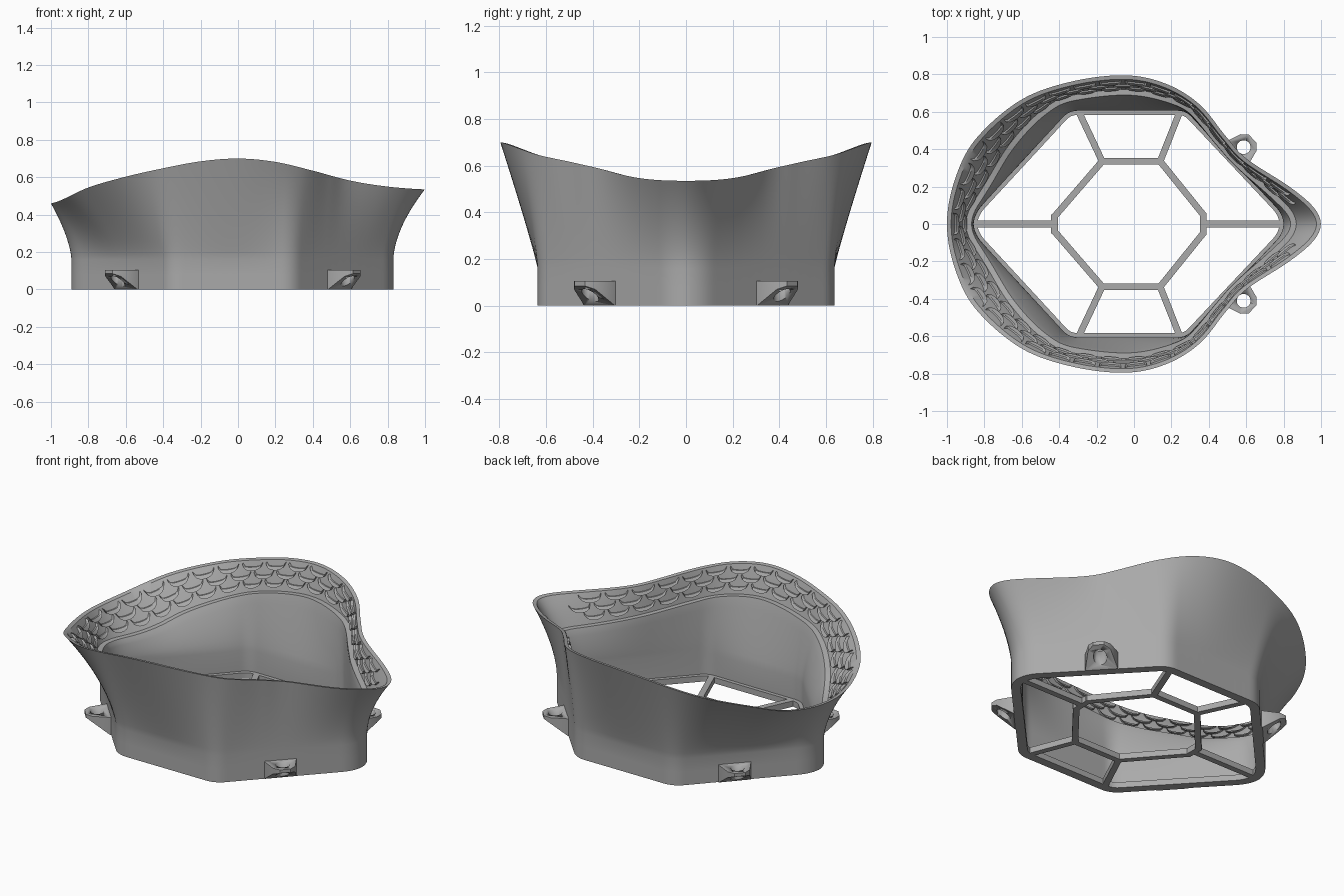
import bpy, bmesh, math
from mathutils import Vector, Matrix

if "Cube" in bpy.data.objects:
    bpy.data.objects.remove(bpy.data.objects["Cube"], do_unlink=True)

GREY = (0.4, 0.4, 0.4, 1)
mat = bpy.data.materials.new("plain grey")
mat.use_nodes = True
mat.diffuse_color = GREY
mat.node_tree.nodes["Principled BSDF"].inputs["Base Color"].default_value = GREY

COLS = 288      # columns around the shell
SHOULDER = 0.16  # top of the straight base
BAND = 0.17     # height of the scaled band below the rim


def add_object(name, bm, angle=35):
    bmesh.ops.recalc_face_normals(bm, faces=bm.faces)
    mesh = bpy.data.meshes.new(name)
    bm.to_mesh(mesh)
    bm.free()
    mesh.materials.append(mat)
    ob = bpy.data.objects.new(name, mesh)
    bpy.context.collection.objects.link(ob)
    bpy.ops.object.select_all(action="DESELECT")
    ob.select_set(True)
    bpy.context.view_layer.objects.active = ob
    bpy.ops.object.shade_smooth_by_angle(angle=math.radians(angle))
    return ob


# Outlines are held as a radius for every degree, mirrored across y
def radius_table(half, curved, blur):
    pts = [Vector(p) for p in half] + [Vector((x, -y)) for x, y in half[::-1] if y > 0]
    n, polar = len(pts), []
    for i in range(n):
        a, b, c, d = (pts[(i + k) % n] for k in (-1, 0, 1, 2))
        for j in range(40):
            t = j / 40
            p = b.lerp(c, t)
            if curved:
                p = 0.5 * (2 * b + (c - a) * t + (2 * a - 5 * b + 4 * c - d) * t * t
                           + (3 * b - a - 3 * c + d) * t ** 3)
            polar.append((math.degrees(math.atan2(p.y, p.x)) % 360, p.length))
    polar.sort()
    polar = [(polar[-1][0] - 360, polar[-1][1])] + polar + [(polar[0][0] + 360, polar[0][1])]
    raw, k = [], 0
    for deg in range(360):
        while polar[k + 1][0] < deg:
            k += 1
        (a0, r0), (a1, r1) = polar[k], polar[k + 1]
        raw.append(r0 + (r1 - r0) * (deg - a0) / max(a1 - a0, 1e-6))
    return [sum(raw[(i + j) % 360] for j in range(-blur, blur + 1)) / (2 * blur + 1)
            for i in range(360)]


def lookup(table, theta):
    d = math.degrees(theta) % 360
    i = int(d)
    return table[i % 360] * (1 - d + i) + table[(i + 1) % 360] * (d - i)


base = radius_table([(0.83, 0.06), (0.29, 0.635), (-0.36, 0.635), (-0.89, 0.06)], False, 4)
rim = radius_table([(1, 0), (0.96, 0.09), (0.83, 0.2), (0.6, 0.35), (0.49, 0.47),
                    (0.35, 0.64), (0.17, 0.75), (-0.05, 0.795), (-0.34, 0.76),
                    (-0.61, 0.66), (-0.85, 0.45), (-0.96, 0.23), (-1, 0)], True, 1)
RIM_Z = [0.46, 0.545, 0.603, 0.648, 0.685, 0.70, 0.682, 0.635, 0.582, 0.55, 0.535]


def rim_height(theta):
    x = lookup(rim, theta) * math.cos(theta)
    u = min(max((x + 1) * 5, 0), 9.999)
    i, t = int(u), u - int(u)
    a, b, c, d = (RIM_Z[min(max(i + k, 0), 10)] for k in (-1, 0, 1, 2))
    return 0.5 * (2 * b + (c - a) * t + (2 * a - 5 * b + 4 * c - d) * t * t
                  + (3 * b - a - 3 * c + d) * t ** 3)


def outer(theta, z):
    t = min(max((z - SHOULDER) / (rim_height(theta) - SHOULDER), 0), 1)
    c = math.cos(theta)
    power = 1.08 + (0.65 if c > 0 else 0.45) * c * c
    r0, r1 = lookup(base, theta), lookup(rim, theta)
    r = r0 + (r1 - r0) * t ** power
    return Vector((r * c, r * math.sin(theta), z))


def wall_point(theta, height, inset=0.0):
    """Point on the wall; height is a function of the angle, inset goes inward."""
    p = outer(theta, height(theta))
    if inset:
        e = 0.02
        q = outer(theta + e, height(theta + e)) - outer(theta - e, height(theta - e))
        p += Vector((-q.y, q.x, 0)).normalized() * inset
    return p


def level(z):
    return lambda th: z


def below_rim(d):
    return lambda th: rim_height(th) - d


def between(t, top):
    return lambda th: SHOULDER + (rim_height(th) - top - SHOULDER) * t


# Shell: one closed section swept round: outside, lip, band, ledge, inside, bottom flange
section = [(level(0), 0), (level(0.08), 0)]
section += [(between(i / 14, 0), 0) for i in range(15)]
section += [(below_rim(0.004), 0.02)]
section += [(below_rim(BAND * i / 4), 0.022) for i in range(1, 5)]
section += [(below_rim(BAND), 0.052), (below_rim(BAND + 0.02), 0.052)]
section += [(between(1 - i / 8, BAND + 0.02), 0.052 - 0.022 * i / 8) for i in range(1, 9)]
section += [(level(0.035), 0.03), (level(0.035), 0.052), (level(0), 0.052)]
bm = bmesh.new()
rings = [[bm.verts.new(wall_point(2 * math.pi * i / COLS, h, inset)) for i in range(COLS)]
         for h, inset in section]
for r, ring in enumerate(rings):
    nxt = rings[(r + 1) % len(rings)]
    for i in range(COLS):
        j = (i + 1) % COLS
        bm.faces.new((ring[i], ring[j], nxt[j], nxt[i]))
add_object("shell", bm)

# Scales: raised crescents in three staggered rows along the band
STEPS = 1440
angles = [2 * math.pi * i / STEPS for i in range(STEPS + 1)]
arc = [0.0]
for a, b in zip(angles, angles[1:]):
    arc.append(arc[-1] + (wall_point(b, below_rim(0.08)) - wall_point(a, below_rim(0.08))).length)


def angle_at(s):
    s %= arc[-1]
    lo, hi = 0, STEPS
    while hi - lo > 1:
        mid = (lo + hi) // 2
        lo, hi = (mid, hi) if arc[mid] <= s else (lo, mid)
    return angles[lo] + (angles[hi] - angles[lo]) * (s - arc[lo]) / (arc[hi] - arc[lo])


bm = bmesh.new()
COUNT, SEGS = 38, 10
pitch = arc[-1] / COUNT
for row in range(3):
    for k in range(COUNT):
        s0 = (k + 0.5 * (row % 2)) * pitch
        if min(s0, arc[-1] - s0) < 0.17:
            continue
        loops = []
        for i in range(SEGS + 1):
            u = i / SEGS * 2 - 1
            s = s0 + u * pitch * 0.42
            curve = 0.036 * math.sqrt(max(1 - u * u, 0))
            top = 0.02 + row * 0.046 + curve
            thick = 0.005 + 0.013 * (1 - u * u)
            th = angle_at(s)
            loops.append([bm.verts.new(wall_point(th, below_rim(d), inset)) for d, inset in
                          ((top - thick, 0.018), (top - thick, 0.03),
                           (top, 0.036), (top, 0.018))])
        for a, b in zip(loops, loops[1:]):
            for j in range(4):
                bm.faces.new((a[j], a[(j + 1) % 4], b[(j + 1) % 4], b[j]))
        bm.faces.new(loops[0])
        bm.faces.new(loops[-1])
add_object("scales", bm)

# Grille: central ring of bars with six spokes to the base
core = [(0.37, 0.05), (0.14, 0.335), (-0.17, 0.335), (-0.425, 0.04)]
core += [(x, -y) for x, y in core[::-1]]
bars = list(zip(core, core[1:] + core[:1]))
for side in (1, -1):
    bars += [((0.14, 0.335 * side), (0.245, 0.6 * side)),
             ((-0.17, 0.335 * side), (-0.295, 0.6 * side))]
bars += [((0.37, 0), (0.79, 0)), ((-0.425, 0), (-0.85, 0))]
bm = bmesh.new()
for a, b in bars:
    a, b = Vector(a), Vector(b)
    d = b - a
    bmesh.ops.create_cube(bm, size=1, matrix=(
        Matrix.Translation(((a + b) / 2).to_3d() + Vector((0, 0, 0.0175)))
        @ Matrix.Rotation(math.atan2(d.y, d.x), 4, "Z")
        @ Matrix.Diagonal((d.length + 0.02, 0.035, 0.035, 1))))
add_object("grille", bm)

# Mounting lug: wedge under a flat top, pierced by a vertical hole
bm = bmesh.new()
plan = [(-0.02, 0.09, 0), (0.01, 0.09, 0), (0.105, 0.062, 0.07), (0.136, 0.03, 0.085)]
plan += [(x, -y, z) for x, y, z in plan[::-1]]
low = [bm.verts.new(p) for p in plan]
high = [bm.verts.new((x, y, 0.105)) for x, y, z in plan]
bm.faces.new(high)
for i in range(3):
    bm.faces.new((low[i], low[i + 1], low[6 - i], low[7 - i]))
for i in range(8):
    j = (i + 1) % 8
    bm.faces.new((low[i], low[j], high[j], high[i]))
lug = add_object("lug_1", bm)
bm = bmesh.new()
bmesh.ops.create_cone(bm, cap_ends=True, segments=24, radius1=0.037, radius2=0.037, depth=0.5,
                      matrix=Matrix.Translation((0.07, 0, 0)))
cutter = add_object("lug_hole_cutter", bm)
cutter.hide_render = True
cut = lug.modifiers.new("hole", "BOOLEAN")
cut.object, cut.operation, cut.solver = cutter, "DIFFERENCE", "EXACT"
bpy.context.view_layer.objects.active = lug
bpy.ops.object.modifier_apply(modifier="hole")
bpy.data.objects.remove(cutter, do_unlink=True)

# Four lugs on the slanted sides of the base
places = [(0.535, 0.363, 0.75), (-0.59, 0.38, math.pi - 0.735)]
places += [(x, -y, -a) for x, y, a in places]
for i, (x, y, a) in enumerate(places):
    ob = lug
    if i:
        ob = lug.copy()
        ob.name = f"lug_{i + 1}"
        bpy.context.collection.objects.link(ob)
    ob.location = (x, y, 0)
    ob.rotation_euler = (0, 0, a)
